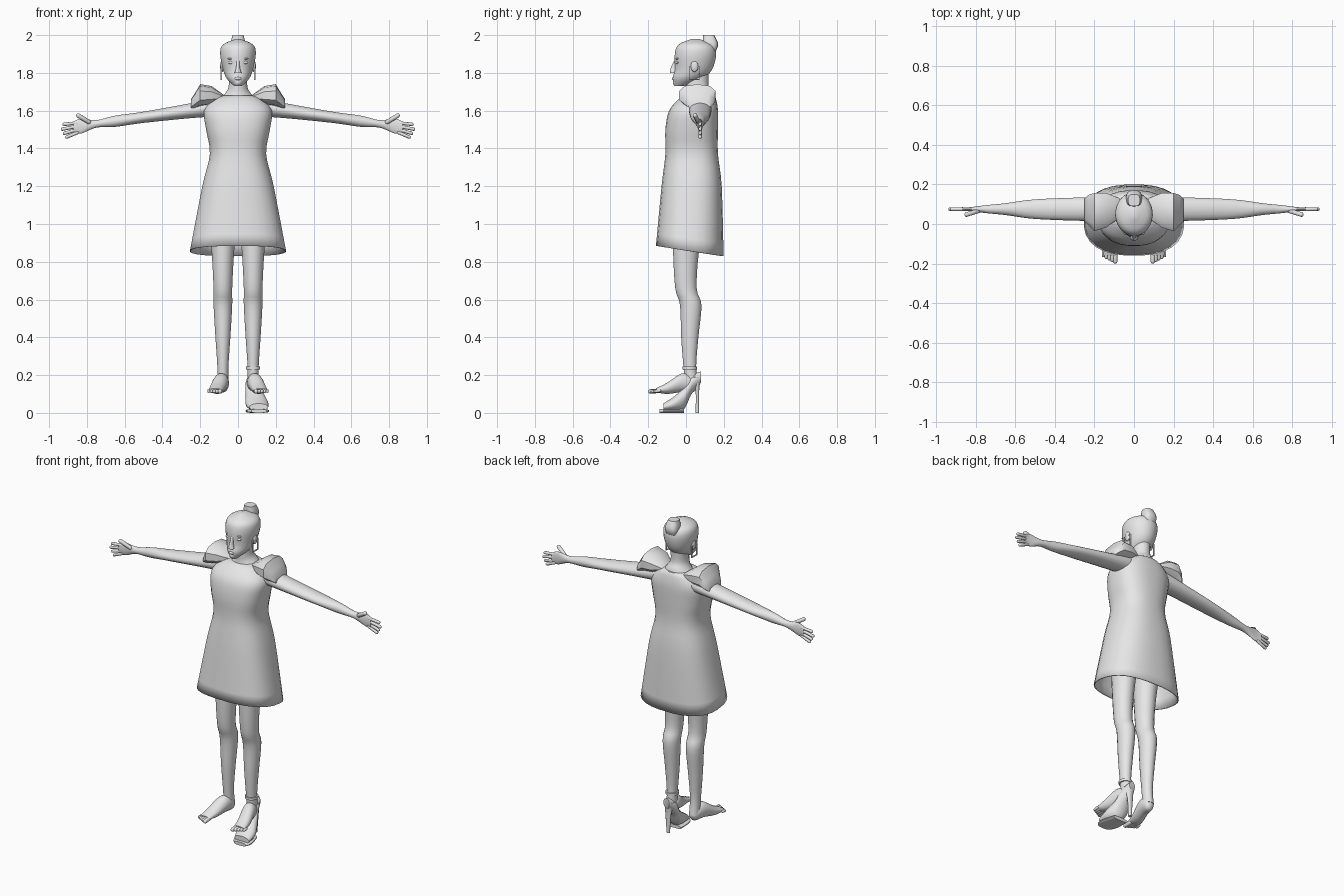
import bpy, bmesh, math
from mathutils import Vector, Matrix

cube = bpy.data.objects.get("Cube")
if cube:
    bpy.data.objects.remove(cube, do_unlink=True)

grey = bpy.data.materials.new("plain grey")
grey.use_nodes = True
tone = (.8, .8, .8, 1)
grey.diffuse_color = tone
grey.node_tree.nodes["Principled BSDF"].inputs["Base Color"].default_value = tone


def finish(name, bm, mirror=False):
    """Turn a bmesh into a named, smooth-shaded object."""
    bmesh.ops.recalc_face_normals(bm, faces=bm.faces)
    mesh = bpy.data.meshes.new(name)
    bm.to_mesh(mesh)
    bm.free()
    mesh.materials.append(grey)
    obj = bpy.data.objects.new(name, mesh)
    bpy.context.collection.objects.link(obj)
    if mirror:
        obj.modifiers.new("Mirror", "MIRROR").use_mirror_merge = False
    bpy.ops.object.select_all(action="DESELECT")
    obj.select_set(True)
    bpy.context.view_layer.objects.active = obj
    bpy.ops.object.shade_smooth_by_angle(angle=math.radians(45))
    return obj


def smooth_rows(rows, steps):
    """Catmull-Rom interpolation through the cross-sections."""
    result = []
    for i in range(len(rows) - 1):
        before, after = rows[max(i - 1, 0)], rows[min(i + 2, len(rows) - 1)]
        for step in range(steps):
            t = step / steps
            row = []
            for a, b, c, d in zip(before, rows[i], rows[i + 1], after):
                start, end = (c - a) / 2, (d - b) / 2
                bend = 3 * (c - b) - 2 * start - end
                twist = 2 * (b - c) + start + end
                row.append(b + t * (start + t * (bend + t * twist)))
            result.append(row)
    return result + [rows[-1]]


def loft(name, axis, rows, sides=20, power=2, steps=4, open_start=False, mirror=False, shape=None):
    """Rows hold the station on the axis, then centre and radius on the other two axes."""
    bm = bmesh.new()
    rings = []
    for station, a, a_radius, b, b_radius in smooth_rows(rows, steps):
        ring = []
        for k in range(sides):
            angle = math.tau * (k + .5) / sides
            c, s = math.cos(angle), math.sin(angle)
            u = a + a_radius * math.copysign(abs(c) ** (2 / power), c)
            v = b + b_radius * math.copysign(abs(s) ** (2 / power), s)
            point = {"x": (station, u, v), "y": (u, station, v), "z": (u, v, station)}[axis]
            ring.append(bm.verts.new(shape(*point) if shape else point))
        rings.append(ring)
    for lower, upper in zip(rings, rings[1:]):
        for k in range(sides):
            bm.faces.new((lower[k - 1], lower[k], upper[k], upper[k - 1]))
    if not open_start:
        bm.faces.new(rings[0])
    bm.faces.new(rings[-1])
    return finish(name, bm, mirror)


def central(rows):
    """Rows of height, half width, y centre and y radius, placed on the middle plane."""
    return [(z, 0, width, y, depth) for z, width, y, depth in rows]


def blob(name, center, size, mirror=False):
    bm = bmesh.new()
    place = Matrix.Translation(center) @ Matrix.Diagonal((*size, 1))
    bmesh.ops.create_uvsphere(bm, u_segments=16, v_segments=10, radius=1, matrix=place)
    return finish(name, bm, mirror)


def digit(name, start, end, radius):
    """Rounded finger or toe, mirrored to the other side."""
    start = Vector(start)
    along = Vector(end) - start
    turn = along.to_track_quat("Z", "Y").to_matrix()
    bm = bmesh.new()
    bmesh.ops.create_uvsphere(bm, u_segments=10, v_segments=9, radius=radius)
    for v in bm.verts:
        if v.co.z > 0:
            v.co.z += along.length - radius
        v.co = start + turn @ v.co
    return finish(name, bm, True)


# Dress: open at the hem, which drops towards the back
def hem_slope(x, y, z):
    return x, y, z - .4 * y * max(0, 1.24 - z)


dress = loft("dress", "z", central([
    (.86, .255, .02, .18), (1.2, .19, .03, .16), (1.37, .15, .03, .14), (1.5, .17, .03, .14),
    (1.6, .18, .04, .13), (1.66, .13, .06, .1), (1.68, .08, .07, .08)]),
    sides=28, power=2.5, open_start=True, shape=hem_slope)
dress.modifiers.new("Cloth", "SOLIDIFY").thickness = .006

# Puffed sleeves, left angular
loft("puff_sleeve", "x", [
    (.07, .08, .05, 1.67, .01), (.14, .07, .09, 1.68, .05), (.2, .06, .1, 1.68, .06),
    (.23, .07, .08, 1.65, .04), (.25, .07, .06, 1.63, .03)],
    sides=10, power=2.6, steps=1, mirror=True)

# Neck, head and hair
loft("neck", "z", central([
    (1.64, .12, .07, .08), (1.69, .07, .07, .07), (1.73, .05, .06, .06), (1.8, .05, .06, .06)]))
loft("head", "z", central([
    (1.73, .02, -.03, .03), (1.77, .06, .01, .08), (1.82, .08, .04, .1),
    (1.9, .095, .05, .11), (1.95, .08, .05, .09), (1.98, .01, .05, .02)]), sides=28)
loft("hair_bun", "z", central([
    (1.9, .03, .13, .02), (1.95, .04, .13, .04), (2, .03, .12, .03)]), sides=14, power=3)

# Face
loft("nose", "z", central([
    (1.8, .02, -.07, .015), (1.83, .01, -.06, .02), (1.87, .01, -.05, .01)]), sides=12)
blob("lips", (0, -.06, 1.77), (.02, .015, .01))
blob("chin", (0, -.05, 1.75), (.02, .02, .02))
blob("eye", (.035, -.045, 1.855), (.018, .01, .008), mirror=True)
blob("brow", (.035, -.045, 1.875), (.02, .01, .005), mirror=True)
blob("ear", (.085, .045, 1.835), (.01, .02, .03), mirror=True)

# Square hoop earrings
hoop = bmesh.new()
for side in (-1, 1):
    for offset, size in (((0, .025 * side, 0), (.008, .004, .075)),
                         ((0, 0, .035 * side), (.008, .05, .004))):
        place = Matrix.Translation(Vector((.088, .045, 1.8)) + Vector(offset))
        bmesh.ops.create_cube(hoop, size=1, matrix=place @ Matrix.Diagonal((*size, 1)))
finish("earring", hoop, True)

# Arms with palms, sloping down towards the hands
arm_rows = [(.12, .06, .05), (.25, .06, .04), (.5, .05, .03), (.65, .03, .03),
            (.75, .02, .02), (.83, .01, .04), (.87, .01, .03)]
loft("arm", "x", [(x, .075, depth, 1.635 - .14 * x, height) for x, depth, height in arm_rows],
     mirror=True)

# Fingers fan out downwards from the palm
digit("thumb", (.79, .065, 1.54), (.855, .045, 1.58), .012)
for i, label in enumerate(("index", "middle", "ring", "little")):
    base = Vector((.85, .075, 1.535 - .017 * i))
    fan = .1 + .1 * i
    length = .09 - .01 * abs(i - 1)
    tip = base + length * Vector((math.cos(fan), 0, -math.sin(fan)))
    digit(label + "_finger", base, tip, .009)

# Hips and legs
blob("hips", (0, .03, 1.2), (.13, .08, .2))
leg_rows = [(.15, .03, .03), (.25, .03, .02), (.4, .04, .02), (.57, .05, .025),
            (.66, .05, 0), (.85, .06, 0), (1.1, .08, .02)]
loft("leg", "z", [(z, .08, radius, y, radius * 1.15) for z, radius, y in leg_rows], mirror=True)

# Bare feet and toes
loft("foot", "y", [
    (.06, .08, .01, .15, .01), (.04, .08, .03, .15, .04), (-.02, .09, .04, .16, .05),
    (-.1, .11, .04, .13, .03), (-.16, .12, .035, .12, .01)], mirror=True)
for i, label in enumerate(("big", "second", "third", "fourth", "little")):
    x = .095 + .015 * i
    digit(label + "_toe", (x, -.14, .117), (x, .008 * i - .2, .113), .012 - .001 * i)

# Single heeled shoe on the left side
loft("left_shoe_sole", "y", [
    (-.14, .11, .04, .01, .01), (-.1, .105, .06, .01, .01), (-.01, .09, .05, .01, .01)], power=3)
loft("left_shoe_upper", "y", [
    (-.12, .11, .05, .03, .02), (-.06, .1, .06, .05, .04), (-.01, .09, .05, .08, .06),
    (.03, .08, .04, .15, .05), (.08, .08, .02, .19, .03)])
loft("left_shoe_heel", "z", [
    (0, .08, .01, .06, .01), (.12, .08, .02, .06, .01), (.19, .08, .03, .05, .03)], sides=14)
loft("left_ankle_strap", "z", [(z, .08, .038, .02, .04) for z in (.23, .245)], steps=1)
